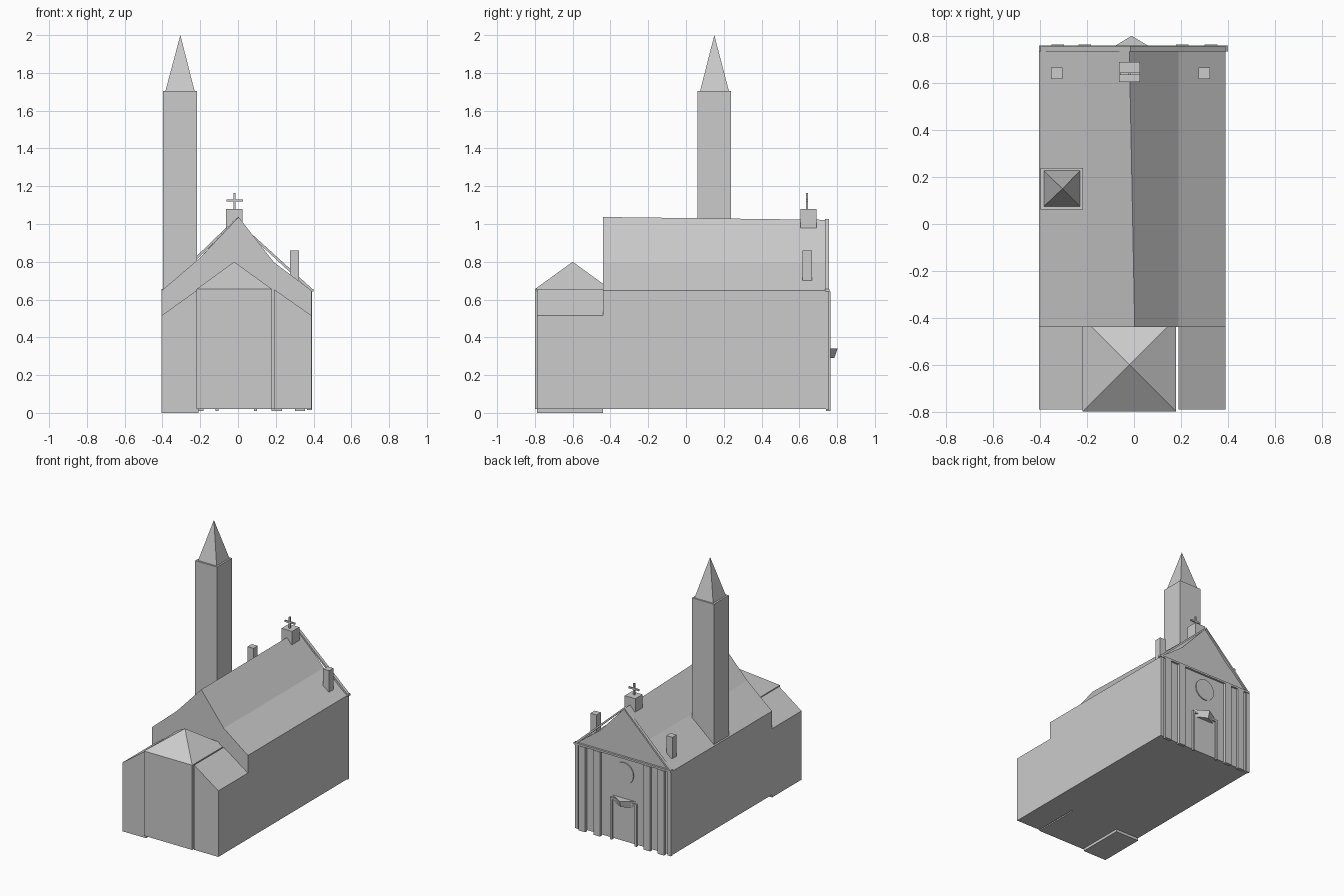
import bpy, bmesh, math
from mathutils import Vector

if "Cube" in bpy.data.objects:
    bpy.data.objects.remove(bpy.data.objects["Cube"])


def mesh_object(name, verts, faces):
    me = bpy.data.meshes.new(name)
    me.from_pydata(verts, [], faces)
    bm = bmesh.new()
    bm.from_mesh(me)
    bmesh.ops.recalc_face_normals(bm, faces=bm.faces)
    bm.to_mesh(me)
    bm.free()
    ob = bpy.data.objects.new(name, me)
    bpy.context.collection.objects.link(ob)
    return ob


def loft(name, a, b):
    """Closed solid between two matching outlines."""
    n = len(a)
    sides = [(i, (i + 1) % n, n + (i + 1) % n, n + i) for i in range(n)]
    return mesh_object(name, a + b, [tuple(range(n)), tuple(range(n, 2 * n))] + sides)


def profile(name, pts, y0, y1):
    return loft(name, [(x, y0, z) for x, z in pts], [(x, y1, z) for x, z in pts])


def box(name, x0, x1, y0, y1, z0, z1):
    return profile(name, [(x0, z0), (x1, z0), (x1, z1), (x0, z1)], y0, y1)


def pyramid(name, x0, x1, y0, y1, z, apex):
    v = [(x0, y0, z), (x1, y0, z), (x1, y1, z), (x0, y1, z), apex]
    return mesh_object(name, v, [(0, 1, 2, 3)] + [(i, (i + 1) % 4, 4) for i in range(4)])


# Nave with broken-pitch roof; its ridge drifts slightly towards the back
def nave_outline(y, ridge_x, ridge_z):
    pts = [(-.405, .02), (.39, .02), (.39, .647), (.19, .797),
           (ridge_x, ridge_z), (-.2, .822), (-.405, .647)]
    return [(x, y, z) for x, z in pts]


loft("nave", nave_outline(-.44, .003, 1.037), nave_outline(.745, -.02, 1.022))

# Choir: central block with pyramid roof, lean-to aisles either side
box("choir", -.22, .18, -.80, -.40, .02, .655)
pyramid("choir_roof", -.22, .18, -.80, -.40, .655, (-.02, -.60, .80))
profile("left_aisle", [(-.405, 0), (-.21, 0), (-.21, .655), (-.405, .515)], -.79, -.44)
profile("right_aisle", [(.19, .02), (.39, .02), (.39, .515), (.19, .655)], -.79, -.44)

# Bell tower and spire
box("tower", -.398, -.217, .062, .238, .3, 1.705)
pyramid("spire", -.384, -.23, .075, .227, 1.705, (-.305, .15, 2.0))

# Ridge pedestal with cross
box("cross_pedestal", -.063, .025, .605, .69, .98, 1.08)
box("cross_post", -.024, -.013, .635, .645, 1.08, 1.165)
box("cross_arm", -.06, .026, .635, .645, 1.118, 1.13)

# Roof turrets
for side, x in (("left", -.329), ("right", .299)):
    box(side + "_turret", x - .025, x + .025, .618, .668, .70, .86)

# Facade: cornice and raking gable mouldings
box("cornice", -.405, .40, .735, .76, .643, .657)
profile("rake_left", [(-.405, .65), (-.385, .65), (-.015, 1.013), (-.015, 1.027)], .735, .758)
profile("rake_right", [(.40, .65), (.378, .65), (-.015, 1.013), (-.015, 1.027)], .735, .758)

# Pilasters
for i, x in enumerate((-.325, -.21, .205, .328)):
    box(f"pilaster_{i}", x - .027, x + .027, .74, .764, .01, .643)
box("corner_strip_left", -.405, -.378, .74, .756, .015, .643)
box("corner_strip_right", .365, .392, .74, .756, .015, .643)

# Door frame and pointed canopy
for side, x in (("left", -.112), ("right", .092)):
    box(side + "_door_jamb", x - .008, x + .008, .74, .757, .01, .31)
box("door_lintel", -.12, .10, .74, .757, .31, .325)
loft("door_canopy",
     [(-.105, .745, .34), (-.01, .802, .34), (.085, .745, .34)],
     [(-.085, .745, .29), (-.01, .785, .29), (.065, .745, .29)])

# Round window
ring = [(-.01 + .08 * math.cos(t * math.tau / 24), .53 + .08 * math.sin(t * math.tau / 24))
        for t in range(24)]
profile("round_window", ring, .74, .752)
